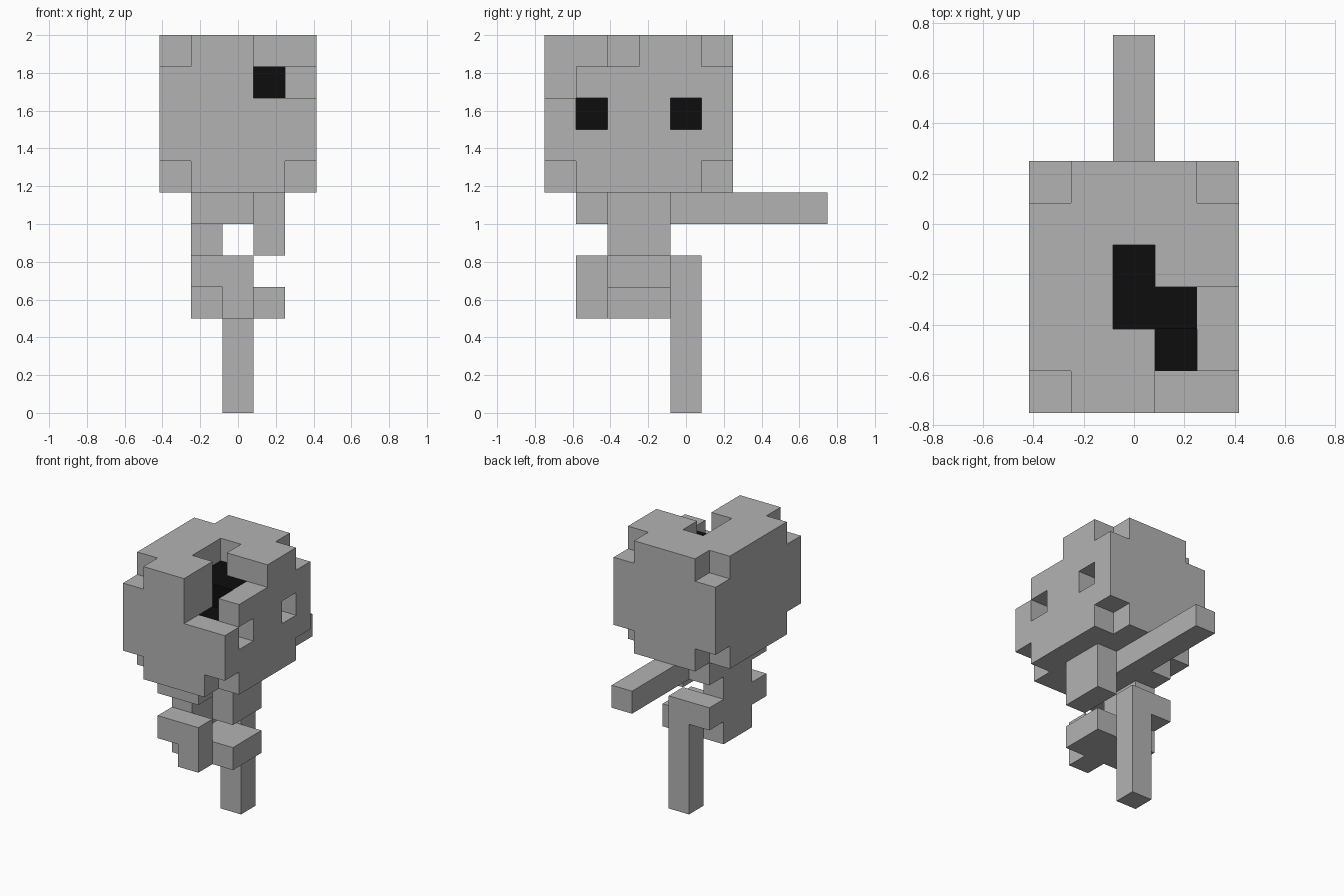
import bpy, bmesh, math
from itertools import product
from mathutils import Vector

cube = bpy.data.objects.get("Cube")
if cube:
    bpy.data.objects.remove(cube, do_unlink=True)

U = 1 / 6                               # edge of one block
ORIGIN = Vector((-2.5 * U, -4.5 * U, 0))


def material(name, value):
    m = bpy.data.materials.new(name)
    m.use_nodes = True
    colour = (value, value, value, 1)
    m.diffuse_color = colour
    m.node_tree.nodes["Principled BSDF"].inputs["Base Color"].default_value = colour
    return m


bone = material("bone_grey", 0.45)
dark = material("hollow_black", 0.004)


def cells(x, y, z):
    """All block cells in the inclusive index ranges."""
    return set(product(*(range(a, b + 1) for a, b in (x, y, z))))


def build(name, blocks, mat):
    """Skin a set of block cells with one outer surface of flat faces."""
    bm = bmesh.new()
    verts = {}
    for cell in blocks:
        for axis, side in product(range(3), (0, 1)):
            near = list(cell)
            near[axis] += 2 * side - 1
            if tuple(near) in blocks:
                continue
            corners = []
            for du, dv in ((0, 0), (1, 0), (1, 1), (0, 1)):
                p = list(cell)
                p[axis] += side
                p[(axis + 1) % 3] += du
                p[(axis + 2) % 3] += dv
                p = tuple(p)
                if p not in verts:
                    verts[p] = bm.verts.new(ORIGIN + Vector(p) * U)
                corners.append(verts[p])
            bm.faces.new(corners if side else corners[::-1])
    # merge flat neighbours into larger faces
    bmesh.ops.dissolve_limit(bm, angle_limit=math.radians(1),
                             verts=bm.verts[:], edges=bm.edges[:])
    mesh = bpy.data.meshes.new(name)
    bm.to_mesh(mesh)
    bm.free()
    mesh.materials.append(mat)
    obj = bpy.data.objects.new(name, mesh)
    bpy.context.collection.objects.link(obj)
    return obj


# Dark core inside the skull, with the front upper edge left out
core = cells((1, 3), (1, 4), (8, 10)) - {(2, 1, 10), (3, 1, 10)}
build("skull_core", core, dark)

# Skull: clipped corners, two eye sockets and a broken crown
skull = cells((0, 4), (0, 5), (7, 11)) - core
skull -= set(product((0, 4), (0, 5), (7, 11)))
skull -= {(4, 1, 9), (4, 4, 9)}
skull -= cells((3, 4), (0, 2), (11, 11)) | cells((2, 2), (2, 3), (11, 11))
skull -= cells((3, 4), (0, 0), (10, 10)) | {(3, 1, 10)}
build("skull", skull, bone)

# Torso: spine, shoulders, breastbone and pelvis
torso = cells((1, 1), (2, 3), (3, 6))
torso |= cells((2, 3), (2, 3), (6, 6)) | cells((3, 3), (2, 3), (5, 5))
torso |= cells((2, 3), (2, 3), (3, 3))
build("torso", torso, bone)

# Limbs: one long and one broken of each
build("long_arm", {(1, 4, 6)} | cells((2, 2), (4, 8), (6, 6)), bone)
build("broken_arm", cells((1, 2), (1, 1), (6, 6)), bone)
build("long_leg", {(1, 4, 4)} | cells((2, 2), (4, 4), (0, 4)), bone)
build("broken_leg", {(1, 1, 4)} | cells((2, 2), (1, 1), (3, 4)), bone)
